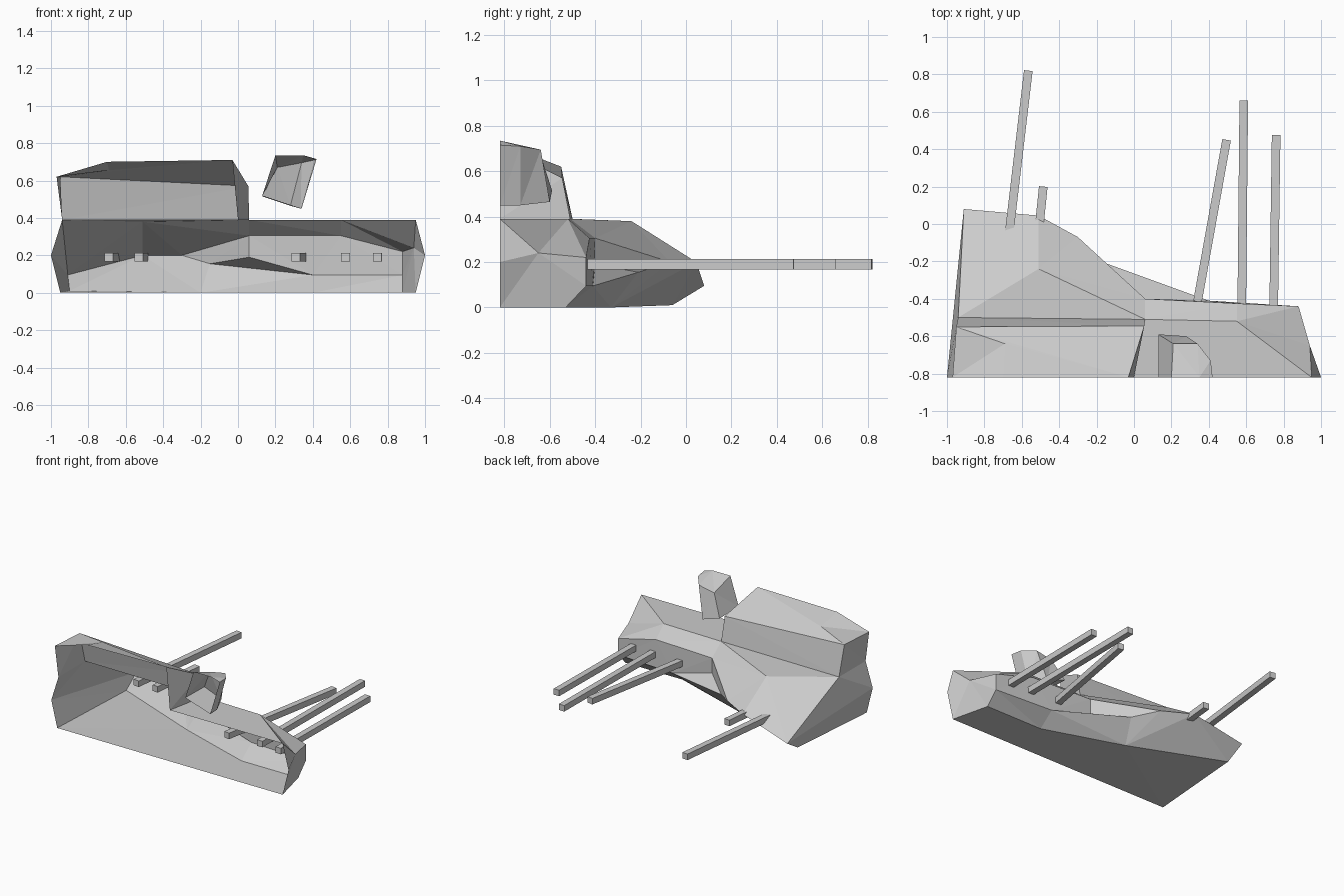
import bpy, bmesh
from mathutils import Vector

if "Cube" in bpy.data.objects:
    bpy.data.objects.remove(bpy.data.objects["Cube"])

grey = bpy.data.materials.new("hull_grey")
grey.use_nodes = True
grey.diffuse_color = (0.6, 0.6, 0.6, 1)
grey.node_tree.nodes["Principled BSDF"].inputs["Base Color"].default_value = (0.6, 0.6, 0.6, 1)


def finish(name, bm):
    """Turn a bmesh into a flat shaded object."""
    mesh = bpy.data.meshes.new(name)
    bm.to_mesh(mesh)
    bm.free()
    mesh.materials.append(grey)
    part = bpy.data.objects.new(name, mesh)
    bpy.context.scene.collection.objects.link(part)
    return part


def shell(name, panels):
    """Join flat panels that share corners into one open shell."""
    bm = bmesh.new()
    corners = {}
    for panel in panels:
        for point in panel:
            if point not in corners:
                corners[point] = bm.verts.new(point)
        bm.faces.new([corners[point] for point in panel])
    bmesh.ops.triangulate(bm, faces=[f for f in bm.faces if len(f.verts) > 3])
    bmesh.ops.recalc_face_normals(bm, faces=bm.faces)
    return finish(name, bm)


cut = -0.82    # plane of the open front
deck = 0.39    # deck level

# Open front profile
floor_west, floor_east = (-0.95, cut, 0), (0.95, cut, 0)
waist_west, waist_east = (-1, cut, 0.2), (1, cut, 0.2)
deck_west, deck_east = (-0.94, cut, deck), (0.95, cut, deck)
cabin_foot = (0, cut, deck)

# Floor outline at the back
floor_corner = (-0.9, -0.06, 0.01)
floor_middle = (-0.2, -0.33, 0)
floor_bend = (0.4, -0.53, 0)
floor_end = (0.88, -0.53, 0)

# Back rim of the hull
rim_corner = (-0.91, 0.08, 0.095)
rim_peak = (-0.51, 0.045, 0.2)
rim_shoulder = (-0.3, -0.07, 0.2)
rim_notch = (-0.15, -0.21, 0.155)
rim_bend = (0.4, -0.41, 0.095)
rim_end = (0.88, -0.44, 0.095)
notch_inner = (0.06, -0.4, 0.19)

# Deck outline
cabin_back_west = (-0.94, -0.5, deck)
cabin_back_east = (0.06, -0.51, deck)
deck_point = (-0.51, -0.24, 0.38)
deck_bend = (0.55, -0.52, deck)
eave_inner = (0.06, -0.4, 0.305)
eave_bend = (0.55, -0.425, 0.305)
eave_end = (0.88, -0.44, 0.22)
eave_side = (0.94, -0.65, 0.24)

shell("floor", [
    (floor_west, floor_east, floor_end, floor_bend, floor_middle, floor_corner)])

shell("lower_skirt", [
    (floor_west, waist_west, rim_corner, floor_corner),
    (floor_corner, rim_corner, rim_peak),
    (floor_corner, rim_peak, rim_shoulder, floor_middle),
    (floor_middle, rim_shoulder, rim_notch),
    (floor_middle, rim_notch, rim_bend, floor_bend),
    (floor_bend, rim_bend, rim_end, floor_end),
    (floor_end, rim_end, eave_end, eave_side),
    (floor_end, eave_side, waist_east, floor_east)])

shell("upper_hull", [
    (waist_west, deck_west, cabin_back_west, rim_corner),
    (cabin_back_west, deck_point, rim_peak, rim_corner),
    (cabin_back_west, cabin_back_east, deck_point),
    (deck_point, rim_shoulder, rim_peak),
    (deck_point, cabin_back_east, eave_inner, rim_shoulder),
    (cabin_foot, deck_east, deck_bend, cabin_back_east),
    (cabin_back_east, deck_bend, eave_bend, eave_inner),
    (deck_bend, eave_side, eave_end, eave_bend),
    (deck_bend, deck_east, eave_side),
    (deck_east, waist_east, eave_side)])

shell("gun_recess", [
    (rim_shoulder, eave_inner, notch_inner, rim_notch),
    (rim_notch, notch_inner, rim_bend),
    (notch_inner, eave_inner, eave_bend, rim_bend),
    (eave_bend, eave_end, rim_end, rim_bend)])

# Cabin on the deck, open at the front
roof_west = (-0.97, cut, 0.62)
roof_crest = (-0.7, cut, 0.7)
roof_east = (-0.03, cut, 0.71)
roof_back_west = (-0.95, -0.55, 0.62)
roof_back_east = (0.055, -0.545, 0.57)
roof_kink = (-0.69, -0.64, 0.655)
shell("cabin", [
    (deck_west, roof_west, roof_back_west, cabin_back_west),
    (cabin_back_west, roof_back_west, roof_back_east, cabin_back_east),
    (cabin_back_east, roof_back_east, roof_east, cabin_foot),
    (roof_west, roof_crest, roof_kink, roof_back_west),
    (roof_crest, roof_east, roof_kink),
    (roof_back_west, roof_kink, roof_east),
    (roof_back_west, roof_east, roof_back_east)])

# Tilted pod floating over the deck: matching top and bottom outlines
pod_top = [(0.2, cut, 0.735), (0.21, -0.64, 0.67), (0.34, -0.64, 0.695),
           (0.41, -0.73, 0.71), (0.42, cut, 0.715), (0.35, cut, 0.735)]
pod_base = [(0.13, cut, 0.52), (0.13, -0.59, 0.515), (0.28, -0.6, 0.465),
            (0.335, -0.73, 0.45), (0.34, cut, 0.45)]
sides = [(pod_top[i], pod_top[i + 1], pod_base[i + 1], pod_base[i]) for i in range(4)]
shell("pod", sides + [tuple(pod_top), tuple(pod_base)])


def gun(name, start, end, size=0.046):
    """Square barrel running level between two plan positions."""
    a, b = (Vector((x, y, 0.19)) for x, y in (start, end))
    along = b - a
    bm = bmesh.new()
    bmesh.ops.create_cube(bm, size=1)
    bmesh.ops.scale(bm, vec=(size, along.length, size), verts=bm.verts)
    part = finish(name, bm)
    part.location = (a + b) / 2
    part.rotation_euler.z = Vector((0, 1)).angle_signed(along.xy) * -1


gun("long_west_gun", (-0.69, -0.24), (-0.565, 0.82))
gun("short_west_gun", (-0.53, -0.24), (-0.485, 0.2))
gun("inner_east_gun", (0.31, -0.58), (0.495, 0.45))
gun("middle_east_gun", (0.575, -0.56), (0.587, 0.66))
gun("outer_east_gun", (0.745, -0.58), (0.76, 0.475))
